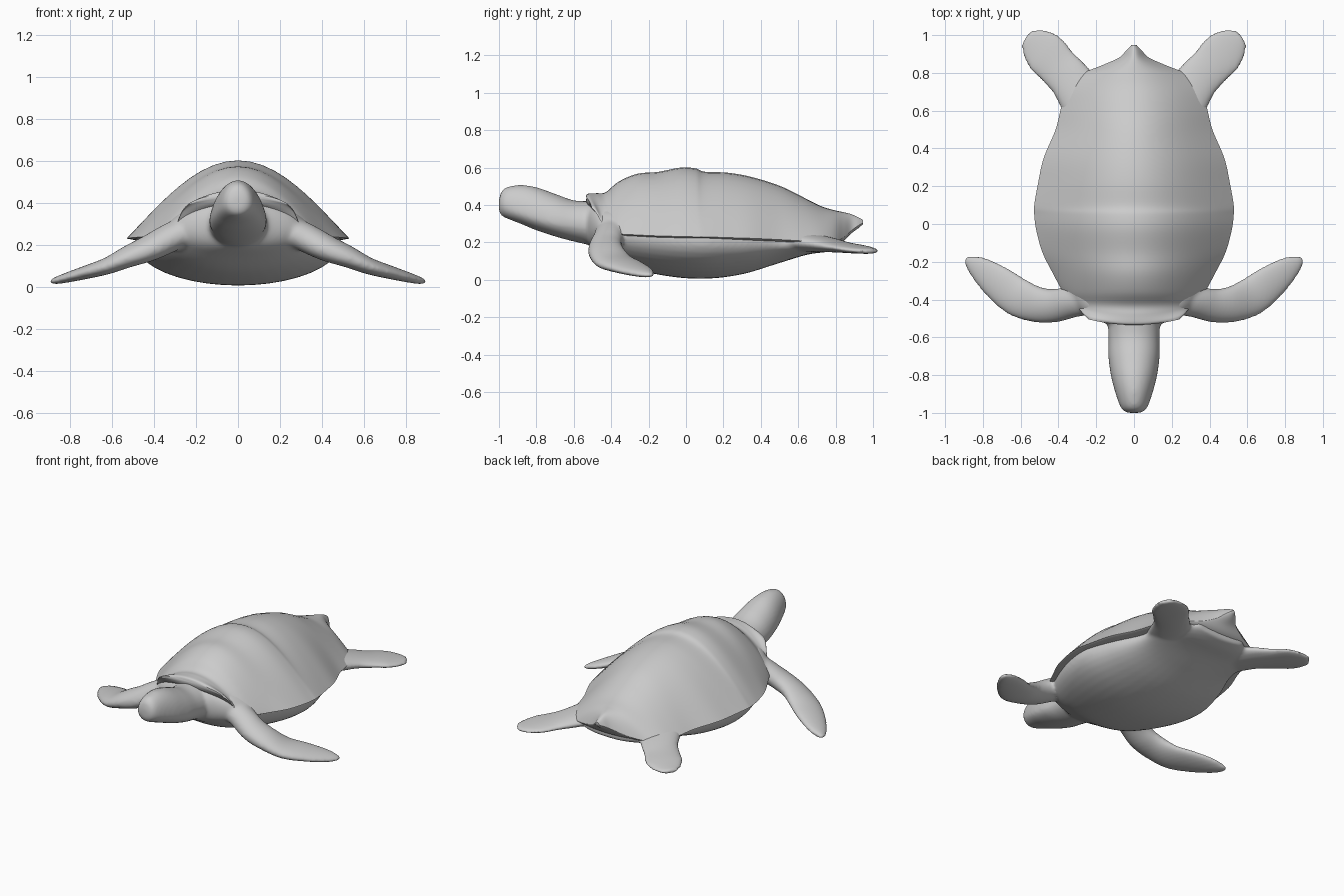
import bpy, bmesh
from math import cos, sin, pi
from mathutils import Vector

if "Cube" in bpy.data.objects:
    bpy.data.objects.remove(bpy.data.objects["Cube"])


def sample(keys, steps=6):
    """Catmull-Rom interpolation through a short list of key tuples."""
    out = []
    for i in range(len(keys) - 1):
        a, b = keys[max(i - 1, 0)], keys[i]
        c, d = keys[i + 1], keys[min(i + 2, len(keys) - 1)]
        for s in range(steps):
            t = s / steps
            out.append([q + 0.5 * t * (r - p + t * (2*p - 5*q + 4*r - s4 + t * (3*(q - r) + s4 - p)))
                        for p, q, r, s4 in zip(a, b, c, d)])
    out.append(list(keys[-1]))
    return out


def add_loft(bm, rings):
    """Skin a list of equal closed rings and cap both ends."""
    loops = [[bm.verts.new(p) for p in ring] for ring in rings]
    n = len(loops[0])
    for a, b in zip(loops, loops[1:]):
        for i in range(n):
            j = (i + 1) % n
            bm.faces.new((a[i], a[j], b[j], b[i]))
    bm.faces.new(loops[0])
    bm.faces.new(loops[-1])


def finish(bm, name):
    bmesh.ops.recalc_face_normals(bm, faces=bm.faces)
    me = bpy.data.meshes.new(name)
    bm.to_mesh(me)
    bm.free()
    ob = bpy.data.objects.new(name, me)
    bpy.context.collection.objects.link(ob)
    bpy.context.view_layer.objects.active = ob
    ob.select_set(True)
    return ob


def trunk_rings(keys, n=40):
    """Rings across y from (y, half width, widest z, top z, bottom z)."""
    rings = []
    for y, w, zc, zt, zb in sample(keys):
        ring = []
        for k in range(n):
            a = 2 * pi * k / n
            h = zt - zc if sin(a) > 0 else zc - zb
            ring.append((w * cos(a), y, zc + h * sin(a)))
        rings.append(ring)
    return rings


def limb_rings(keys, sx, roll, n=24):
    """Flat limb along a path of (x, y, z, half width, half thickness)."""
    pts = sample(keys)
    rings = []
    for i, (x, y, z, w, t) in enumerate(pts):
        d = Vector(pts[min(i + 1, len(pts) - 1)][:3]) - Vector(pts[max(i - 1, 0)][:3])
        side = d.cross(Vector((0, 0, 1))).normalized()
        side = (side + Vector((0, 0, roll))).normalized()
        up = side.cross(d).normalized()
        ring = []
        for k in range(n):
            a = 2 * pi * k / n
            p = Vector((x, y, z)) + side * w * cos(a) + up * t * sin(a)
            ring.append((p.x * sx, p.y, p.z))
        rings.append(ring)
    return rings


# Skin: trunk, head and four flippers, fused into one soft surface
bm = bmesh.new()
add_loft(bm, trunk_rings([
    (-.53, .14, .29, .40, .19), (-.46, .29, .27, .42, .15), (-.32, .37, .24, .42, .07),
    (-.1, .46, .22, .42, .02), (.1, .49, .21, .42, .006), (.3, .44, .20, .40, .03),
    (.5, .36, .19, .36, .09), (.65, .34, .18, .32, .135), (.76, .27, .19, .30, .15),
    (.83, .17, .20, .29, .17)]))
# Head and neck
add_loft(bm, trunk_rings([
    (-1.0, .035, .40, .43, .365), (-.985, .06, .40, .475, .342), (-.95, .08, .385, .498, .325),
    (-.88, .103, .36, .507, .298), (-.8, .123, .335, .495, .265), (-.7, .136, .31, .46, .232),
    (-.6, .135, .30, .425, .205), (-.5, .14, .29, .42, .185), (-.4, .14, .29, .41, .18)]))
front = [(.22, -.39, .28, .09, .07), (.32, -.41, .235, .085, .068), (.42, -.432, .185, .09, .062),
         (.52, -.425, .145, .097, .052), (.62, -.385, .10, .105, .04), (.72, -.31, .07, .095, .032),
         (.81, -.24, .045, .07, .024), (.865, -.20, .03, .04, .017), (.89, -.178, .024, .012, .008)]
rear = [(.22, .58, .21, .14, .06), (.32, .74, .19, .118, .042), (.40, .83, .175, .112, .03),
        (.47, .905, .165, .118, .024), (.53, .955, .157, .092, .018), (.575, .985, .152, .045, .013)]
for sx in (1, -1):
    add_loft(bm, limb_rings(front, sx, -.2))
    add_loft(bm, limb_rings(rear, sx, 0))
skin = finish(bm, "body_head_and_flippers")
rm = skin.modifiers.new("fuse", 'REMESH')
rm.mode = 'VOXEL'
rm.voxel_size = .011
rm.use_smooth_shade = True
sm = skin.modifiers.new("soften", 'SMOOTH')
sm.factor = .5
sm.iterations = 8

# Carapace: (y, half width, rim z, top z, underside z, rim sweep back, roundness)
shell_keys = [
    (-.535, .24, .385, .445, .425, .03, .55), (-.525, .27, .35, .46, .40, .05, .6),
    (-.48, .30, .28, .463, .36, .04, .65), (-.43, .33, .25, .468, .25, .02, .7),
    (-.36, .375, .245, .525, .22, 0, .85), (-.26, .43, .24, .567, .215, 0, .95),
    (-.15, .485, .235, .577, .21, 0, 1), (-.03, .518, .232, .60, .205, 0, 1),
    (.05, .528, .23, .596, .205, 0, 1), (.1, .528, .23, .578, .205, 0, 1),
    (.22, .507, .226, .573, .20, 0, 1), (.35, .478, .222, .55, .195, 0, 1),
    (.5, .415, .215, .503, .19, 0, 1), (.62, .385, .208, .445, .18, 0, 1),
    (.72, .355, .20, .395, .175, 0, 1), (.79, .285, .205, .373, .185, 0, 1),
    (.84, .17, .225, .362, .205, 0, 1), (.88, .08, .26, .352, .245, 0, 1),
    (.92, .04, .29, .335, .275, 0, 1), (.947, .014, .305, .32, .298, 0, 1)]
rings = []
N = 28
for y, w, rim, top, under, sweep, p in sample(shell_keys, 5):
    ring = []
    for k in range(2 * N):
        a = pi * k / N
        u = cos(a)
        c = max(cos(pi / 2 * u), 0)
        z = rim + (top - rim) * c ** p if k <= N else rim + (under - rim) * c ** .6
        ring.append((w * u, y + sweep * u * u, z))
    rings.append(ring)
bm = bmesh.new()
add_loft(bm, rings)
finish(bm, "carapace_and_tail")
bpy.ops.object.select_all(action='DESELECT')
shell = bpy.data.objects["carapace_and_tail"]
shell.select_set(True)
bpy.context.view_layer.objects.active = shell
bpy.ops.object.shade_smooth_by_angle(angle=.9)
